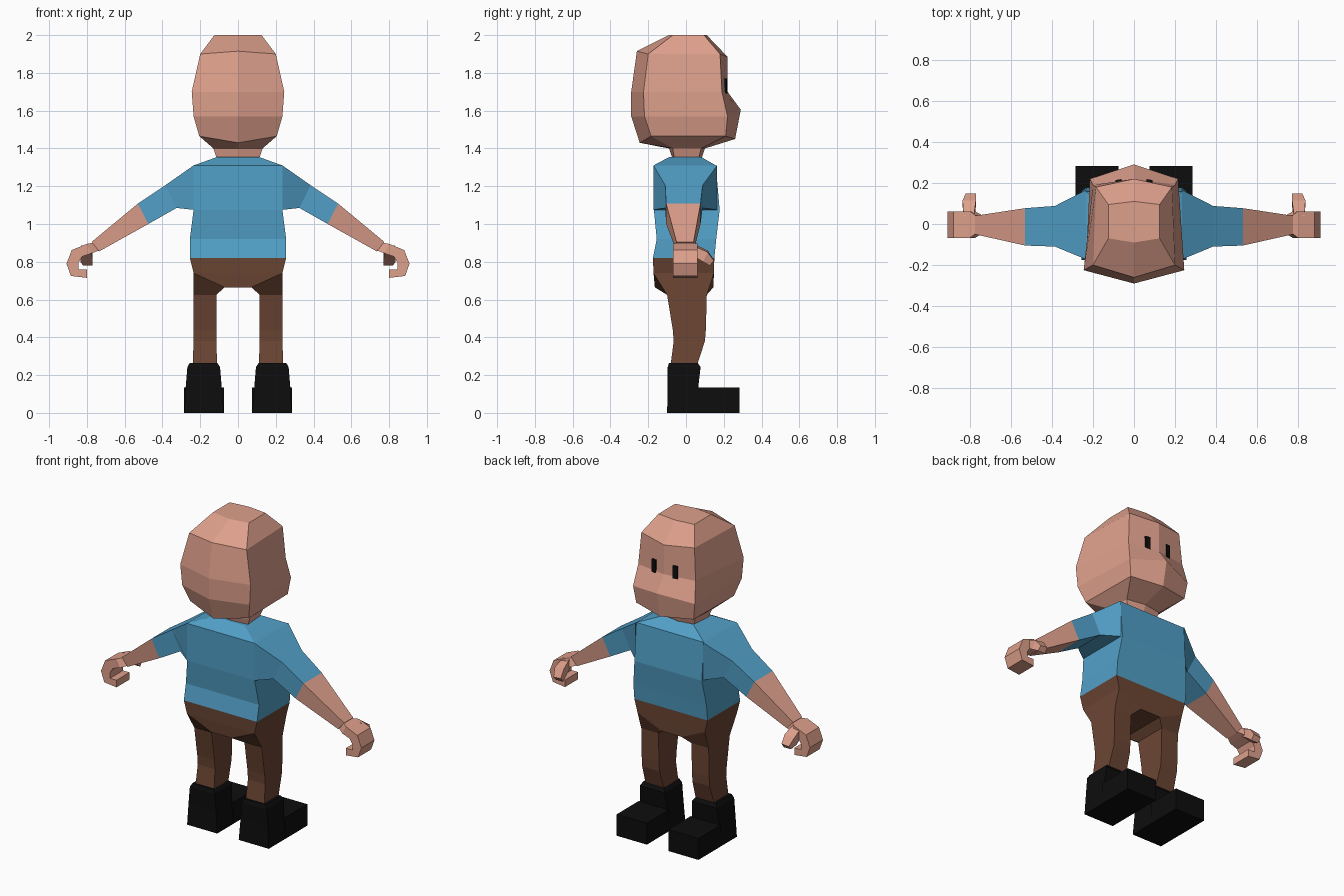
import bpy, bmesh


def material(name, rgb):
    m = bpy.data.materials.new(name)
    m.diffuse_color = (*rgb, 1)
    return m


SKIN = material("skin", (0.73, 0.35, 0.26))
BLUE = material("shirt blue", (0.084, 0.352, 0.578))
BROWN = material("trouser brown", (0.15, 0.061, 0.034))
BLACK = material("black", (0.004, 0.004, 0.004))


def loft(name, rings, mat, mirror=False):
    """Skin a list of equal-length point rings and cap both ends."""
    bm = bmesh.new()
    vs = [[bm.verts.new(p) for p in r] for r in rings]
    n = len(rings[0])
    for a, b in zip(vs, vs[1:]):
        for i in range(n):
            j = (i + 1) % n
            bm.faces.new((a[i], a[j], b[j], b[i]))
    bm.faces.new(vs[0][::-1])
    bm.faces.new(vs[-1])
    bmesh.ops.recalc_face_normals(bm, faces=bm.faces)
    me = bpy.data.meshes.new(name)
    bm.to_mesh(me)
    bm.free()
    me.materials.append(mat)
    ob = bpy.data.objects.new(name, me)
    bpy.context.collection.objects.link(ob)
    if mirror:
        ob.modifiers.new("mirror", 'MIRROR').use_mirror_merge = False
    return ob


def rect(z, x0, x1, y0, y1):
    return [(x0, y0, z), (x1, y0, z), (x1, y1, z), (x0, y1, z)]


def head_ring(zc, zk, wf, yfc, yfk, wb, ybc, ybk, zf=None):
    """Hexagon with ridges at front and back centre, corners at height zk."""
    return [(0, yfc, zf or zc), (wf, yfk, zk), (wb, ybk, zk),
            (0, ybc, zc), (-wb, ybk, zk), (-wf, yfk, zk)]


def arm_ring(top, bottom, y0, y1):
    """Quad section across the arm from (x, z) top to (x, z) bottom."""
    (xt, zt), (xb, zb) = top, bottom
    return [(xt, y0, zt), (xt, y1, zt), (xb, y1, zb), (xb, y0, zb)]


# Head, with the face towards +y
loft("head", [
    head_ring(1.40, 1.40, 0.12, 0.10, 0.08, 0.13, -0.09, -0.07),
    head_ring(1.43, 1.465, 0.20, 0.26, 0.21, 0.205, -0.245, -0.185, 1.45),
    head_ring(1.57, 1.57, 0.215, 0.29, 0.22, 0.235, -0.29, -0.22, 1.605),
    head_ring(1.70, 1.70, 0.20, 0.22, 0.19, 0.245, -0.29, -0.225),
    head_ring(1.915, 1.90, 0.185, 0.22, 0.18, 0.20, -0.26, -0.20, 1.885),
    head_ring(2.0, 2.0, 0.125, 0.11, 0.095, 0.125, -0.09, -0.07),
], SKIN)
loft("neck", [
    head_ring(1.34, 1.34, 0.10, 0.08, 0.065, 0.11, -0.07, -0.06),
    head_ring(1.40, 1.40, 0.12, 0.10, 0.08, 0.13, -0.09, -0.07),
], SKIN)

# Thin upright eye plates following the slant of the face
loft("eye", [[(0.06, 0.207, z), (0.09, 0.202, z), (0.09, 0.214, z),
              (0.06, 0.219, z)] for z in (1.69, 1.77)], BLACK, True)

# Shirt body and sleeves
loft("shirt", [
    rect(0.82, -0.255, 0.255, -0.175, 0.15),
    rect(0.92, -0.255, 0.255, -0.155, 0.16),
    rect(1.075, -0.235, 0.235, -0.17, 0.178),
    rect(1.31, -0.235, 0.235, -0.172, 0.158),
    rect(1.355, -0.11, 0.11, -0.088, 0.08),
], BLUE)
shoulder = arm_ring((0.235, 1.31), (0.235, 1.075), -0.172, 0.165)
elbow = arm_ring((0.53, 1.108), (0.475, 1.0), -0.105, 0.077)
wrist = arm_ring((0.775, 0.905), (0.735, 0.855), -0.05, 0.04)
loft("sleeve", [shoulder,
                arm_ring((0.385, 1.205), (0.325, 1.085), -0.11, 0.088),
                elbow], BLUE, True)
loft("forearm", [elbow, wrist], SKIN, True)

# Curled hand: strip of sections running round the hook of the fingers
loft("hand", [
    arm_ring((0.77, 0.90), (0.735, 0.86), -0.045, 0.04),
    arm_ring((0.80, 0.895), (0.775, 0.845), -0.068, 0.062),
    arm_ring((0.88, 0.862), (0.825, 0.828), -0.068, 0.062),
    arm_ring((0.908, 0.79), (0.845, 0.795), -0.068, 0.062),
    arm_ring((0.885, 0.725), (0.845, 0.76), -0.068, 0.062),
    arm_ring((0.80, 0.715), (0.80, 0.76), -0.068, 0.062),
], SKIN, True)
loft("thumb", [
    [(0.775, 0.03, 0.85), (0.83, 0.03, 0.835), (0.83, 0.04, 0.885), (0.78, 0.04, 0.895)],
    [(0.77, 0.09, 0.81), (0.835, 0.09, 0.80), (0.835, 0.115, 0.85), (0.77, 0.115, 0.86)],
    [(0.77, 0.125, 0.78), (0.82, 0.125, 0.78), (0.82, 0.148, 0.805), (0.77, 0.148, 0.81)],
], SKIN, True)

# Trousers: tapered hips, then a leg from each slanted side
loft("hips", [
    rect(0.665, -0.07, 0.07, -0.165, 0.145),
    rect(0.74, -0.235, 0.235, -0.172, 0.148),
    rect(0.82, -0.255, 0.255, -0.175, 0.15),
], BROWN)
loft("leg", [
    [(0.07, -0.165, 0.665), (0.235, -0.172, 0.74),
     (0.235, 0.148, 0.74), (0.07, 0.145, 0.665)],
    rect(0.625, 0.115, 0.235, -0.10, 0.11),
    rect(0.44, 0.115, 0.235, -0.07, 0.105),
    rect(0.38, 0.115, 0.235, -0.065, 0.10),
    rect(0.25, 0.11, 0.24, -0.082, 0.058),
], BROWN, True)

# Boots: flared shaft and blocky toe
loft("boot_shaft", [
    rect(0, 0.075, 0.285, -0.10, 0.065),
    rect(0.135, 0.086, 0.277, -0.097, 0.065),
    rect(0.242, 0.095, 0.268, -0.097, 0.077),
    rect(0.265, 0.11, 0.255, -0.09, 0.062),
], BLACK, True)
loft("boot_toe", [
    rect(0, 0.075, 0.285, 0.06, 0.283),
    rect(0.135, 0.075, 0.285, 0.06, 0.283),
], BLACK, True)
